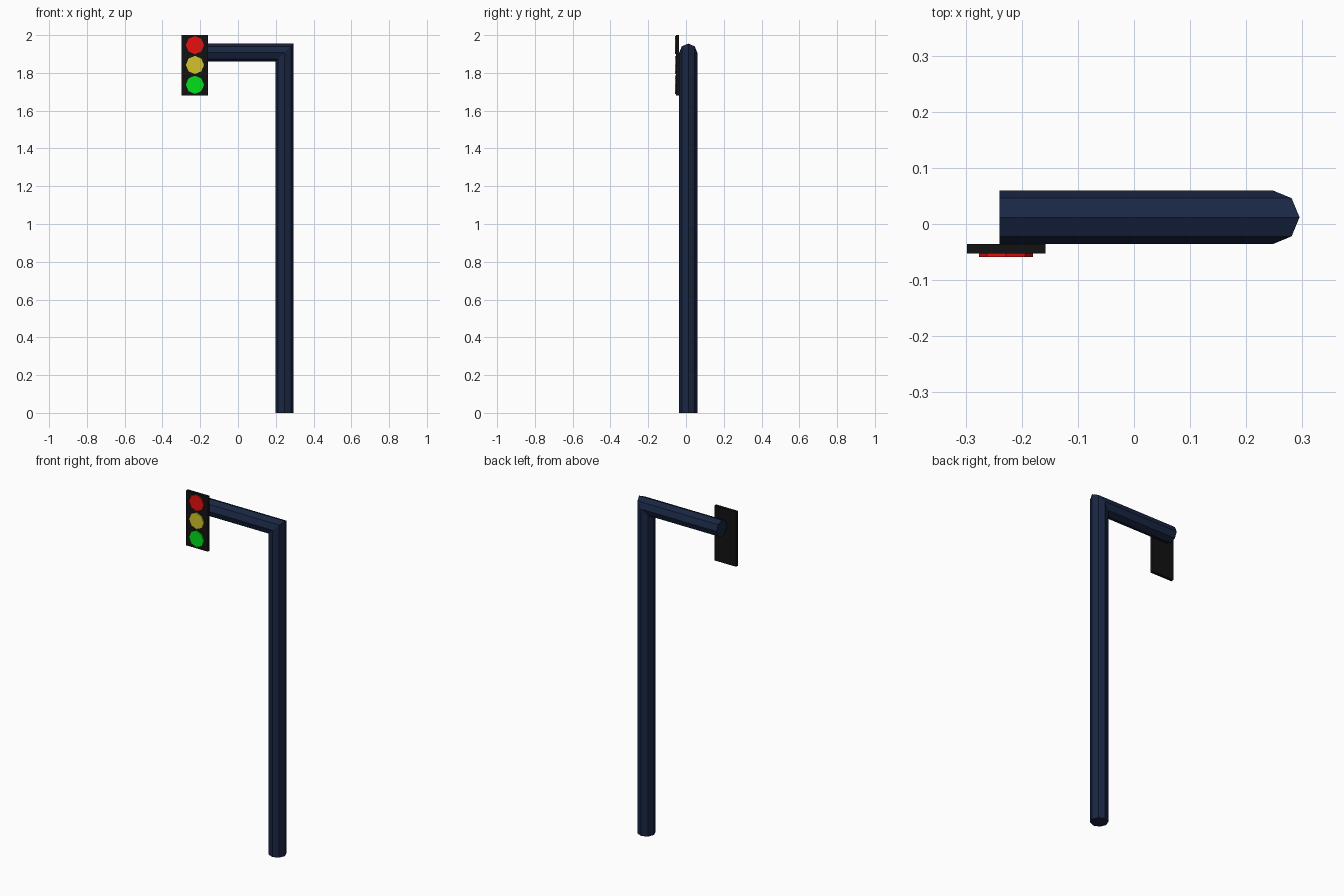
import bpy, bmesh
from math import cos, sin, pi

if "Cube" in bpy.data.objects:
    bpy.data.objects.remove(bpy.data.objects["Cube"])

SIDES = 8
R = 0.048


def material(name, rgb):
    m = bpy.data.materials.new(name)
    m.diffuse_color = (*rgb, 1)
    m.use_nodes = True
    m.node_tree.nodes["Principled BSDF"].inputs["Base Color"].default_value = m.diffuse_color
    return m


def finish(name, bm, mat):
    bmesh.ops.recalc_face_normals(bm, faces=bm.faces)
    me = bpy.data.meshes.new(name)
    bm.to_mesh(me)
    bm.free()
    me.materials.append(mat)
    ob = bpy.data.objects.new(name, me)
    bpy.context.collection.objects.link(ob)
    return ob


def loft(name, rings, mat):
    """Skin a list of equal-sized point rings and cap both ends."""
    bm = bmesh.new()
    loops = [[bm.verts.new(p) for p in ring] for ring in rings]
    for a, b in zip(loops, loops[1:]):
        for i in range(len(a)):
            j = (i + 1) % len(a)
            bm.faces.new((a[i], a[j], b[j], b[i]))
    bm.faces.new(loops[0])
    bm.faces.new(loops[-1])
    return finish(name, bm, mat)


octagon = [(R * cos(2 * pi * i / SIDES), R * sin(2 * pi * i / SIDES))
           for i in range(SIDES)]

navy = material("navy", (0.010, 0.019, 0.056))
black = material("black", (0.006, 0.006, 0.006))

# Octagonal post with a mitred corner into the horizontal arm
px, py, pz = 0.247, 0.012, 1.907
loft("post_and_arm", [
    [(px + u, py + v, 0) for u, v in octagon],
    [(px + u, py + v, pz + u) for u, v in octagon],
    [(-0.24, py + v, pz + u) for u, v in octagon],
], navy)

# Flat signal panel on the front of the arm
x0, x1, z0, z1 = -0.298, -0.158, 1.68, 2.0
loft("signal_panel", [
    [(x0, y, z0), (x1, y, z0), (x1, y, z1), (x0, y, z1)]
    for y in (-0.053, -0.036)
], black)

# Three lamp discs
lamps = [("red", 1.947, (0.80, 0.005, 0.005)),
         ("yellow", 1.842, (0.64, 0.55, 0.025)),
         ("green", 1.737, (0.0, 0.75, 0.01))]
for colour, z, rgb in lamps:
    loft(colour + "_lamp",
         [[(-0.228 + u, y, z + v) for u, v in octagon] for y in (-0.059, -0.052)],
         material(colour, rgb))
